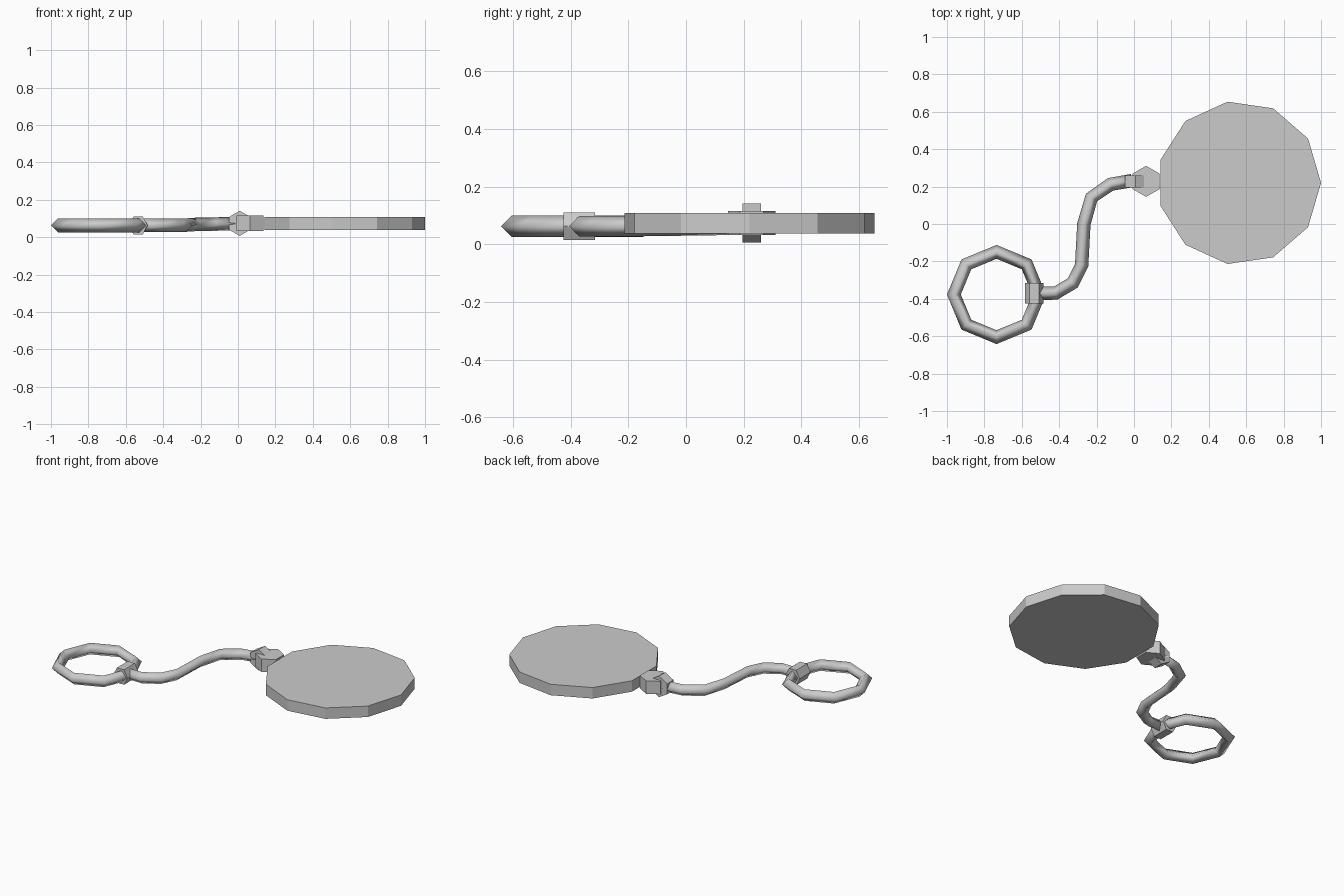
import bpy
import math
from mathutils import Vector

cube = bpy.data.objects.get("Cube")
if cube:
    bpy.data.objects.remove(cube, do_unlink=True)

metal = bpy.data.materials.new("grey metal")
metal.use_nodes = True
GREY = (0.6, 0.6, 0.6, 1)
metal.diffuse_color = GREY
metal.node_tree.nodes["Principled BSDF"].inputs["Base Color"].default_value = GREY


def make(name, verts, faces, smooth=False):
    mesh = bpy.data.meshes.new(name)
    mesh.from_pydata(verts, [], faces)
    mesh.materials.append(metal)
    for poly in mesh.polygons:
        poly.use_smooth = smooth
    obj = bpy.data.objects.new(name, mesh)
    bpy.context.collection.objects.link(obj)
    return obj


def prism(name, sides, radius, depth, centre, turn=0, along_y=False, stretch=1):
    """Upright prism, or one lying along y."""
    bpy.ops.mesh.primitive_cylinder_add(vertices=sides, radius=radius, depth=depth)
    obj = bpy.context.object
    obj.name = name
    obj.data.materials.append(metal)
    for v in obj.data.vertices:
        x, y, z = v.co
        # the primitive starts with a corner on +y
        c, s = math.cos(turn), math.sin(turn)
        x, y = x * c - y * s, x * s + y * c
        v.co = (x, -z, y * stretch) if along_y else (x, y, z)
    obj.location = centre
    return obj


def tube(name, path, radius, closed=False):
    """Four-sided rod with its corners up, down, in and out."""
    pts = [Vector(p) for p in path]
    n = len(pts)
    verts, faces = [], []
    for i, p in enumerate(pts):
        a = pts[i - 1] if closed or i else p
        b = pts[(i + 1) % n] if closed or i < n - 1 else p
        d = b - a
        side = Vector((d.y, -d.x, 0)).normalized() * radius
        up = Vector((0, 0, radius))
        verts += [p + side, p + up, p - side, p - up]
    for i in range(n if closed else n - 1):
        j = (i + 1) % n
        for k in range(4):
            m = (k + 1) % 4
            faces.append((4 * i + k, 4 * i + m, 4 * j + m, 4 * j + k))
    if not closed:
        faces += [(3, 2, 1, 0), tuple(range(4 * n - 4, 4 * n))]
    return make(name, verts, faces, True)


# Flat round fob with one corner pointing to +x
prism("fob_disc", 11, 0.438, 0.07, (0.562, 0.22, 0.073), -math.pi / 2)

# Hexagonal eye on the edge of the disc
prism("disc_eye", 6, 0.083, 0.083, (0.065, 0.228, 0.074))

# Link that passes through the eye
prism("cord_link", 6, 0.067, 0.064, (0.009, 0.228, 0.074), 0, True)

# Curved cord
tube("cord", [(-0.53, -0.37, 0.063), (-0.42, -0.37, 0.063), (-0.327, -0.315, 0.063),
              (-0.28, -0.22, 0.063), (-0.268, 0, 0.066), (-0.227, 0.142, 0.068),
              (-0.125, 0.212, 0.07), (-0.01, 0.232, 0.073)], 0.036)

# Split ring
ring = [(-0.735 + 0.228 * math.cos(i * math.pi / 4),
         -0.377 + 0.228 * math.sin(i * math.pi / 4), 0.063) for i in range(8)]
tube("key_ring", ring, 0.037, True)

# Collar joining the cord to the ring
prism("ring_collar", 6, 0.05, 0.11, (-0.534, -0.37, 0.063), math.pi / 2, True, 1.1)
